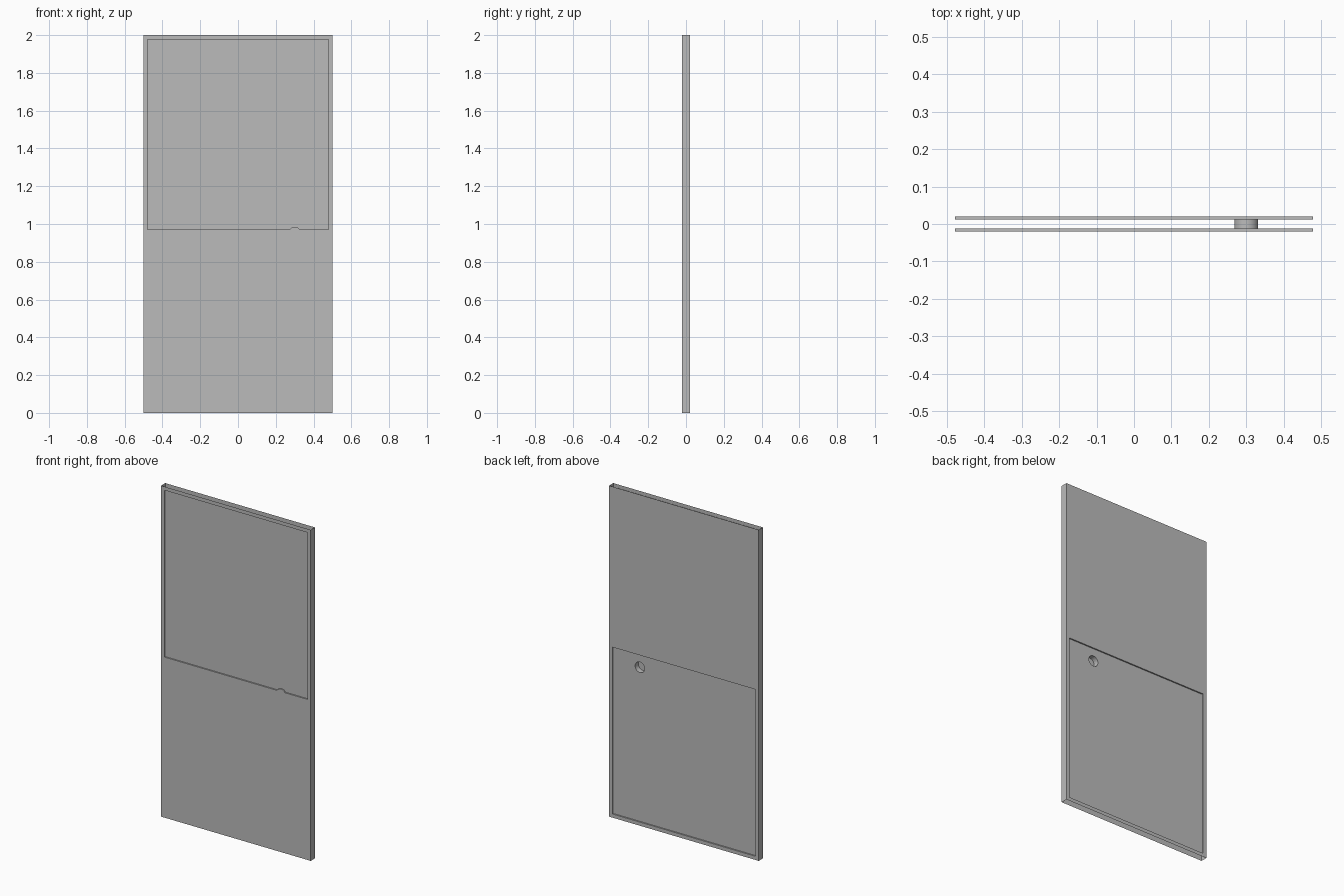
import bpy, bmesh, math
from mathutils import Vector

cube = bpy.data.objects.get("Cube")
if cube:
    bpy.data.objects.remove(cube)

grey = bpy.data.materials.new("plain grey")
grey.use_nodes = True
colour = (0.5, 0.5, 0.5, 1)
grey.diffuse_color = colour
grey.node_tree.nodes["Principled BSDF"].inputs["Base Color"].default_value = colour

HALF_W, HEIGHT, SKIN, FLOOR = 0.5, 2.0, 0.02, 0.012
REC_W, MARGIN, OVERLAP = 0.478, 0.022, 0.03
PULL_X, PULL_Z, PULL_R = 0.3, 0.953, 0.032


def rect(w, z0, z1):
    return [(-w, z0), (w, z0), (w, z1), (-w, z1)]


def arc(start, end, steps):
    angles = [start + (end - start) * i / steps for i in range(steps + 1)]
    return [(PULL_X + PULL_R * math.cos(a), PULL_Z + PULL_R * math.sin(a)) for a in angles]


def finish(bm, name):
    mesh = bpy.data.meshes.new(name)
    bm.to_mesh(mesh)
    bm.free()
    mesh.materials.append(grey)
    obj = bpy.data.objects.new(name, mesh)
    bpy.context.collection.objects.link(obj)
    return obj


def sheet(name, y, facing, *loops):
    """Flat sheet at depth y; later loops are openings in the first."""
    bm = bmesh.new()
    edges = []
    for loop in loops:
        vs = [bm.verts.new((x, y, z)) for x, z in loop]
        edges += [bm.edges.new((vs[i - 1], vs[i])) for i in range(len(vs))]
    bmesh.ops.triangle_fill(bm, edges=edges, use_beauty=True, use_dissolve=False)
    bm.normal_update()
    bmesh.ops.reverse_faces(bm, faces=[f for f in bm.faces if f.normal.y * facing < 0])
    return finish(bm, name)


def wall(name, loop, y0, y1):
    """Inward-facing band that follows a counter-clockwise outline."""
    bm = bmesh.new()
    a = [bm.verts.new((x, y0, z)) for x, z in loop]
    b = [bm.verts.new((x, y1, z)) for x, z in loop]
    for i in range(len(loop)):
        bm.faces.new((a[i - 1], b[i - 1], b[i], a[i]))
    bm.normal_update()
    f = max(bm.faces, key=lambda f: f.calc_center_median().z)
    if f.normal.z > 0:
        bmesh.ops.reverse_faces(bm, faces=bm.faces[:])
    return finish(bm, name)


# Outlines: the front opening steps over the round finger pull
mid = HEIGHT / 2
outer = rect(HALF_W, 0, HEIGHT)
pull = arc(0, math.tau, 32)[:-1]
front_low = mid - OVERLAP
lift = math.asin((front_low - PULL_Z) / PULL_R)
corners = rect(REC_W, front_low, HEIGHT - MARGIN)
front_opening = corners[:1] + arc(math.pi - lift, lift, 12) + corners[1:]
back_opening = rect(REC_W, MARGIN, mid + OVERLAP)

# Outer skins and recessed panels
sheet("front_skin", -SKIN, -1, outer, front_opening)
sheet("back_skin", SKIN, 1, outer, back_opening)
sheet("front_recess_panel", -FLOOR, -1, front_opening)
sheet("back_recess_panel", FLOOR, 1, back_opening, pull)

# Recess edges and finger pull
rims = [wall("front_recess_edge", front_opening, -SKIN, -FLOOR),
        wall("back_recess_edge", back_opening, FLOOR, SKIN),
        wall("finger_pull", pull, -SKIN, FLOOR)]
for obj in rims:
    bpy.ops.object.select_all(action="DESELECT")
    obj.select_set(True)
    bpy.context.view_layer.objects.active = obj
    bpy.ops.object.shade_smooth_by_angle(angle=math.radians(30))

# Side walls; top and bottom stay open
for side, sign in (("left", 1), ("right", -1)):
    bm = bmesh.new()
    ends = [(-SKIN, 0), (SKIN, 0), (SKIN, HEIGHT), (-SKIN, HEIGHT)]
    bm.faces.new([bm.verts.new(Vector((sign * HALF_W, y, z))) for y, z in ends[::sign]])
    finish(bm, side + "_side")
